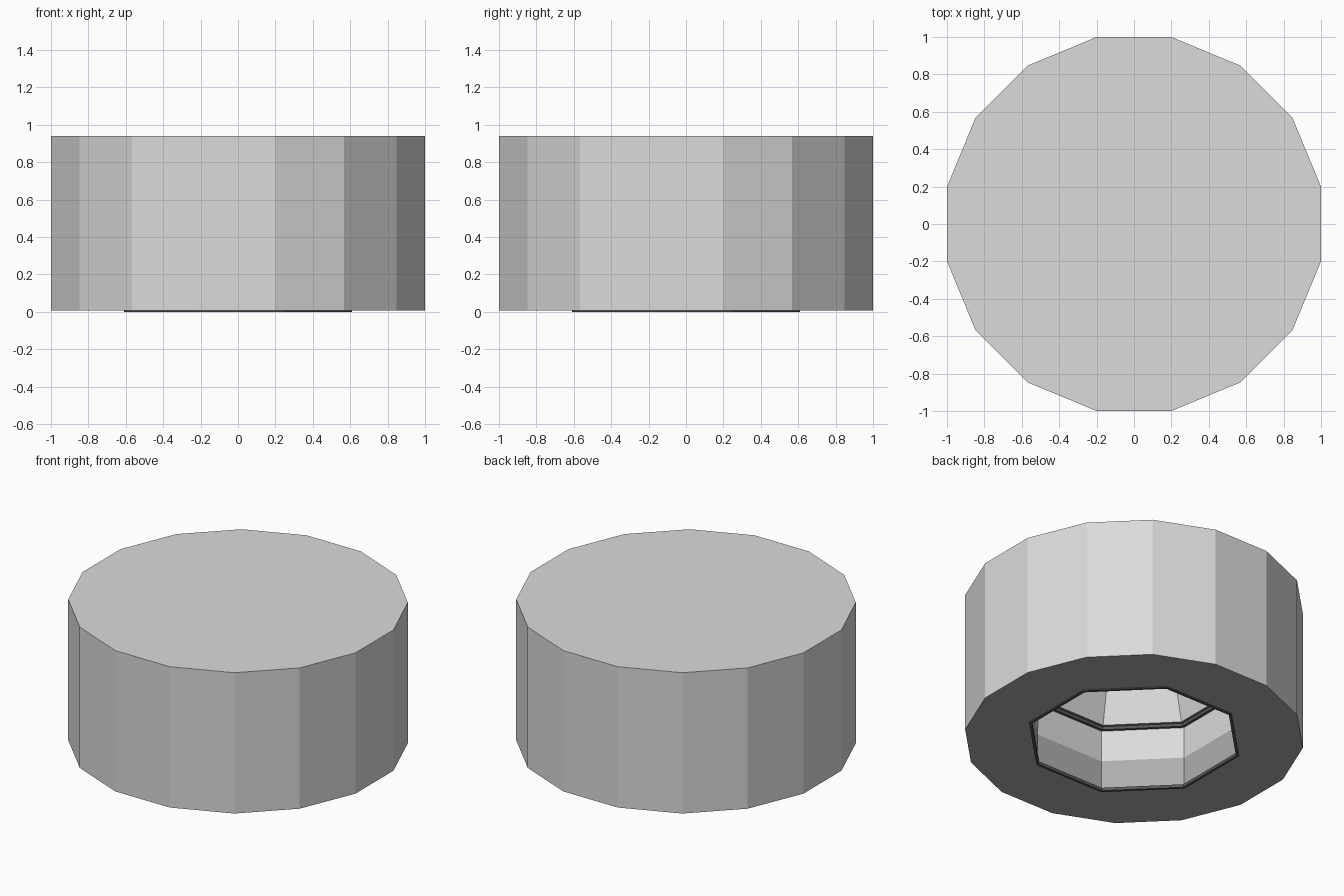
import bpy, bmesh
from math import cos, sin, pi

old = bpy.data.objects.get("Cube")
if old:
    bpy.data.objects.remove(old, do_unlink=True)


def material(name, value):
    mat = bpy.data.materials.new(name)
    mat.use_nodes = True
    colour = (value, value, value, 1)
    mat.diffuse_color = colour
    mat.node_tree.nodes["Principled BSDF"].inputs["Base Color"].default_value = colour
    return mat


LIGHT, MID, DARK = range(3)
greys = [material("light grey", 0.71), material("mid grey", 0.42),
         material("dark grey", 0.1)]


def prism(name, sides, flat_radius, bottom, top):
    """Upright prism with its flat sides square to the axes."""
    bpy.ops.mesh.primitive_cylinder_add(
        vertices=sides, radius=flat_radius / cos(pi / sides), depth=top - bottom,
        location=(0, 0, (top + bottom) / 2), rotation=(0, 0, pi / sides))
    obj = bpy.context.object
    obj.name = name
    bpy.ops.object.transform_apply(location=True, rotation=True, scale=True)
    for grey in greys:
        obj.data.materials.append(grey)
    return obj


# Outer drum with an octagonal socket cut into its underside
cutter = prism("socket_cutter", 8, 0.608, -0.2, 0.88)
cutter.hide_render = True
drum = prism("drum", 16, 1.0, 0.007, 0.94)
cut = drum.modifiers.new("socket", "BOOLEAN")
cut.operation = "DIFFERENCE"
cut.solver = "EXACT"
cut.object = cutter
bpy.ops.object.modifier_apply(modifier=cut.name)
bpy.data.objects.remove(cutter, do_unlink=True)

# Darker underside
for face in drum.data.polygons:
    if face.normal.z < -0.5 and face.center.z < 0.1:
        face.material_index = MID

# Socket liner: (flat radius, height, colour of the band that starts there)
sides = 8
profile = [(0.61, 0.02, DARK), (0.61, 0, DARK), (0.593, 0, DARK),
           (0.593, 0.02, DARK), (0.603, 0.025, MID), (0.603, 0.21, LIGHT),
           (0.598, 0.415, DARK), (0.58, 0.415, DARK), (0.58, 0.435, DARK),
           (0.57, 0.44, LIGHT), (0.51, 0.64, LIGHT), (0.45, 0.85, LIGHT)]
bm = bmesh.new()
rings = []
for flat_radius, z, _ in profile:
    r = flat_radius / cos(pi / sides)
    angles = [(2 * k + 1) * pi / sides for k in range(sides)]
    rings.append([bm.verts.new((r * cos(a), r * sin(a), z)) for a in angles])
for low, high, (_, _, shade) in zip(rings, rings[1:], profile):
    for k in range(sides):
        n = (k + 1) % sides
        face = bm.faces.new((low[k], high[k], high[n], low[n]))
        face.material_index = shade
bm.faces.new(rings[-1][::-1])

mesh = bpy.data.meshes.new("socket_liner")
bm.to_mesh(mesh)
bm.free()
for grey in greys:
    mesh.materials.append(grey)
liner = bpy.data.objects.new("socket_liner", mesh)
bpy.context.collection.objects.link(liner)
